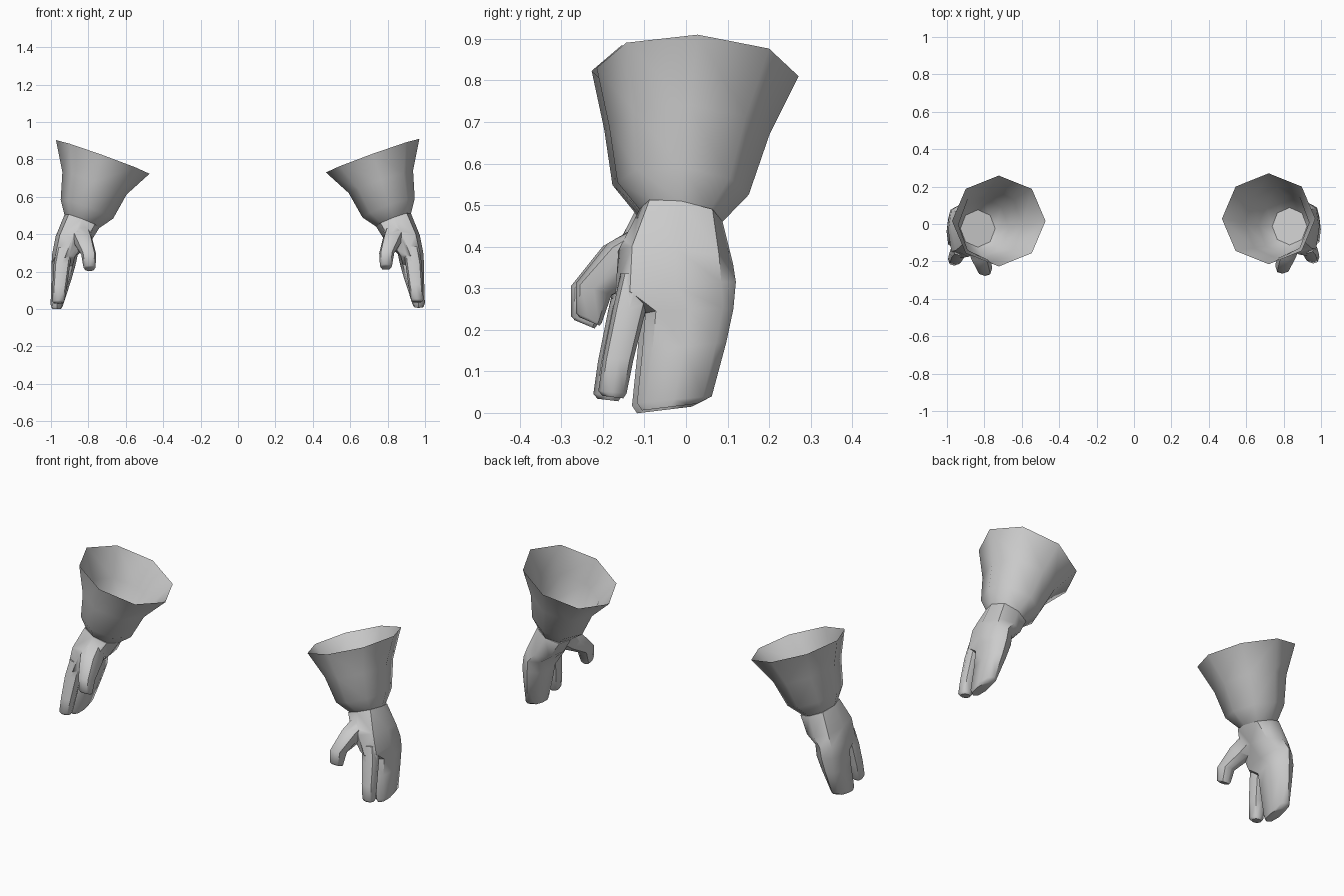
import bpy, bmesh, math
from mathutils import Vector, Matrix

if "Cube" in bpy.data.objects:
    bpy.data.objects.remove(bpy.data.objects["Cube"])


def loft(name, rings, caps=True, power=1.0, n=8):
    """Skin n-sided rings; each ring is (centre, half axis u, half axis v)."""
    bm = bmesh.new()
    loops = []
    for c, u, v in rings:
        c, u, v = Vector(c), Vector(u), Vector(v)
        loop = []
        for i in range(n):
            a = 2 * math.pi * i / n
            ca, sa = math.cos(a), math.sin(a)
            ca = math.copysign(abs(ca) ** power, ca) if abs(ca) > 1e-6 else 0
            sa = math.copysign(abs(sa) ** power, sa) if abs(sa) > 1e-6 else 0
            loop.append(bm.verts.new(c + u * ca + v * sa))
        loops.append(loop)
    # rings run downwards, so this winding faces outwards
    for a, b in zip(loops, loops[1:]):
        for i in range(n):
            j = (i + 1) % n
            bm.faces.new((a[i], b[i], b[j], a[j]))
    if caps:
        bm.faces.new(loops[0])
        bm.faces.new(loops[-1][::-1])
        bmesh.ops.recalc_face_normals(bm, faces=bm.faces)
    me = bpy.data.meshes.new(name)
    bm.to_mesh(me)
    bm.free()
    ob = bpy.data.objects.new(name, me)
    bpy.context.collection.objects.link(ob)
    return ob


def select(ob):
    bpy.ops.object.select_all(action='DESELECT')
    ob.select_set(True)
    bpy.context.view_layer.objects.active = ob


def union(base, other):
    select(base)
    mod = base.modifiers.new("join", 'BOOLEAN')
    mod.operation, mod.solver, mod.object = 'UNION', 'EXACT', other
    bpy.ops.object.modifier_apply(modifier=mod.name)
    bpy.data.objects.remove(other)


wrist = ((.832, -.012, .475), (.093, 0, .035), (0, .100, -.015))

# flared open cuff
cuff = loft("cuff_right", [
    ((.720, .028, .820), (.250, 0, .090), (0, .243, -.010)),
    ((.764, .008, .680), (.172, 0, .060), (0, .193, -.010)),
    ((.805, -.007, .540), (.140, 0, .050), (0, .158, -.015)),
    wrist], caps=False)

# palm running into the broad joined fingers
hand = loft("hand_right", [
    wrist,
    ((.882, -.025, .375), (.090, 0, .020), (0, .138, -.015)),
    ((.922, -.025, .300), (.068, 0, .005), (0, .145, .015)),
    ((.930, .008, .245), (.064, 0, .005), (0, .106, .005)),
    ((.942, -.004, .160), (.053, 0, 0), (0, .101, .010)),
    ((.965, -.028, .032), (.034, 0, 0), (0, .090, .008)),
    ((.966, -.040, .014), (.028, 0, 0), (0, .066, .008))], power=.8)

# separate index finger
finger = loft("finger", [
    ((.925, -.115, .335), (.040, 0, 0), (0, .042, 0)),
    ((.938, -.136, .250), (.044, 0, 0), (0, .040, 0)),
    ((.950, -.163, .130), (.039, 0, 0), (0, .037, 0)),
    ((.958, -.177, .050), (.033, 0, 0), (0, .034, -.003)),
    ((.958, -.176, .038), (.025, 0, 0), (0, .025, -.003))], power=.8)

# thumb
thumb = loft("thumb", [
    ((.850, -.050, .425), (.060, 0, 0), (0, .040, -.040)),
    ((.826, -.138, .368), (.054, 0, 0), (0, .050, -.040)),
    ((.795, -.222, .298), (.040, 0, 0), (0, .043, -.014)),
    ((.791, -.234, .228), (.032, 0, 0), (0, .031, -.012)),
    ((.791, -.232, .220), (.026, 0, 0), (0, .024, -.010))], power=.8)

union(hand, finger)
union(hand, thumb)

# opposite glove, mirrored with a tiny offset
for ob in (cuff, hand):
    me = ob.data.copy()
    me.transform(Matrix.Translation((-.003, -.012, -.007)) @ Matrix.Scale(-1, 4, (1, 0, 0)))
    me.flip_normals()
    twin = bpy.data.objects.new(ob.name.replace("right", "left"), me)
    bpy.context.collection.objects.link(twin)
    for o in (ob, twin):
        select(o)
        bpy.ops.object.shade_smooth_by_angle(angle=math.radians(50))
